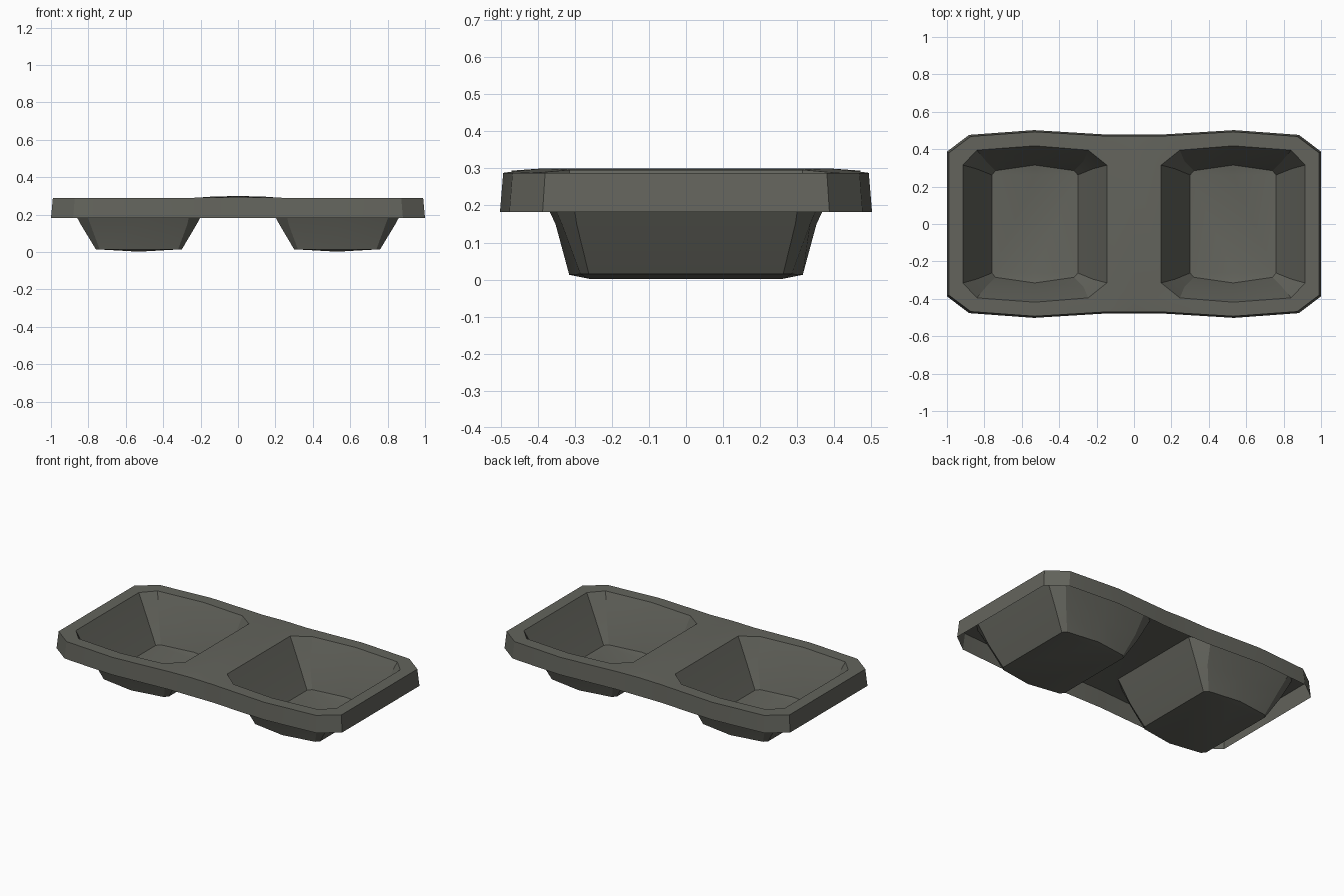
import bpy, bmesh

if "Cube" in bpy.data.objects:
    bpy.data.objects.remove(bpy.data.objects["Cube"])

mat = bpy.data.materials.new("dark olive grey")
mat.diffuse_color = (0.125, 0.127, 0.108, 1)
mat.use_nodes = True
mat.node_tree.nodes["Principled BSDF"].inputs["Base Color"].default_value = mat.diffuse_color


def both_ends(half):
    """Complete a run of back-side points with its front-side copy (flipped in y)."""
    return half + [(x, -y, z) for x, y, z in reversed(half)]


def bridge(bm, a, b, closed=True):
    n = len(a)
    for i in range(n if closed else n - 1):
        j = (i + 1) % n
        bm.faces.new((a[i], a[j], b[j], b[i]))


def finish(bm, name):
    """Mirror the right half to the left and make the object."""
    geom = bm.verts[:] + bm.edges[:] + bm.faces[:]
    bmesh.ops.mirror(bm, geom=geom, axis='X', merge_dist=0.0005)
    bmesh.ops.remove_doubles(bm, verts=bm.verts[:], dist=0.0005)
    bmesh.ops.recalc_face_normals(bm, faces=bm.faces[:])
    if sum(f.normal.z * f.calc_area() for f in bm.faces) < 0:
        bmesh.ops.reverse_faces(bm, faces=bm.faces[:])
    me = bpy.data.meshes.new(name)
    bm.to_mesh(me)
    bm.free()
    me.materials.append(mat)
    ob = bpy.data.objects.new(name, me)
    bpy.context.collection.objects.link(ob)
    bpy.ops.object.select_all(action='DESELECT')
    ob.select_set(True)
    bpy.context.view_layer.objects.active = ob
    bpy.ops.object.shade_smooth_by_angle(angle=0.5)


# Bowl rings, back half from outer side to inner side
lip = both_ends([(0.915, 0.315, 0.288), (0.84, 0.395, 0.288), (0.53, 0.418, 0.288),
                 (0.245, 0.395, 0.289), (0.145, 0.315, 0.296)])
middle = both_ends([(0.842, 0.295, 0.15), (0.79, 0.335, 0.15), (0.53, 0.352, 0.15),
                    (0.27, 0.335, 0.15), (0.22, 0.295, 0.15)])
foot = both_ends([(0.76, 0.262, 0.015), (0.74, 0.285, 0.015), (0.53, 0.315, 0.013),
                  (0.32, 0.285, 0.015), (0.30, 0.262, 0.015)])

# Rim: flat top around the bowl opening plus the hanging skirt
bm = bmesh.new()
edge = both_ends([(0.99, 0.38, 0.288), (0.873, 0.468, 0.288), (0.53, 0.493, 0.288),
                  (0.15, 0.47, 0.291), (0, 0.385, 0.30)])
outer = [bm.verts.new(p) for p in edge]
inner = [bm.verts.new(p) for p in lip]
bridge(bm, outer, inner)
tips = [bm.verts.new((0, s * 0.47, 0.294)) for s in (1, -1)]
bm.faces.new((outer[3], tips[0], outer[4]))
bm.faces.new((outer[6], outer[5], tips[1]))
skirt_top = [tips[1]] + outer[6:] + outer[:4] + [tips[0]]
low = [(v.co.x * 1.01, v.co.y * 1.018, 0.182) for v in skirt_top]
bridge(bm, skirt_top, [bm.verts.new(p) for p in low], closed=False)
finish(bm, "tray_rim")

# Bowls: tapered walls and a slightly sagging floor
bm = bmesh.new()
rings = [[bm.verts.new(p) for p in r] for r in (lip, middle, foot)]
bridge(bm, rings[0], rings[1])
bridge(bm, rings[1], rings[2])
r = rings[2]
a, b = [bm.verts.new((0.53, s * 0.26, 0.002)) for s in (1, -1)]
bm.faces.new((r[9], r[0], a, b))
bm.faces.new((r[4], r[5], b, a))
for i, j, c in ((0, 1, a), (1, 2, a), (2, 3, a), (3, 4, a),
                (5, 6, b), (6, 7, b), (7, 8, b), (8, 9, b)):
    bm.faces.new((r[i], r[j], c))
finish(bm, "bowls")
